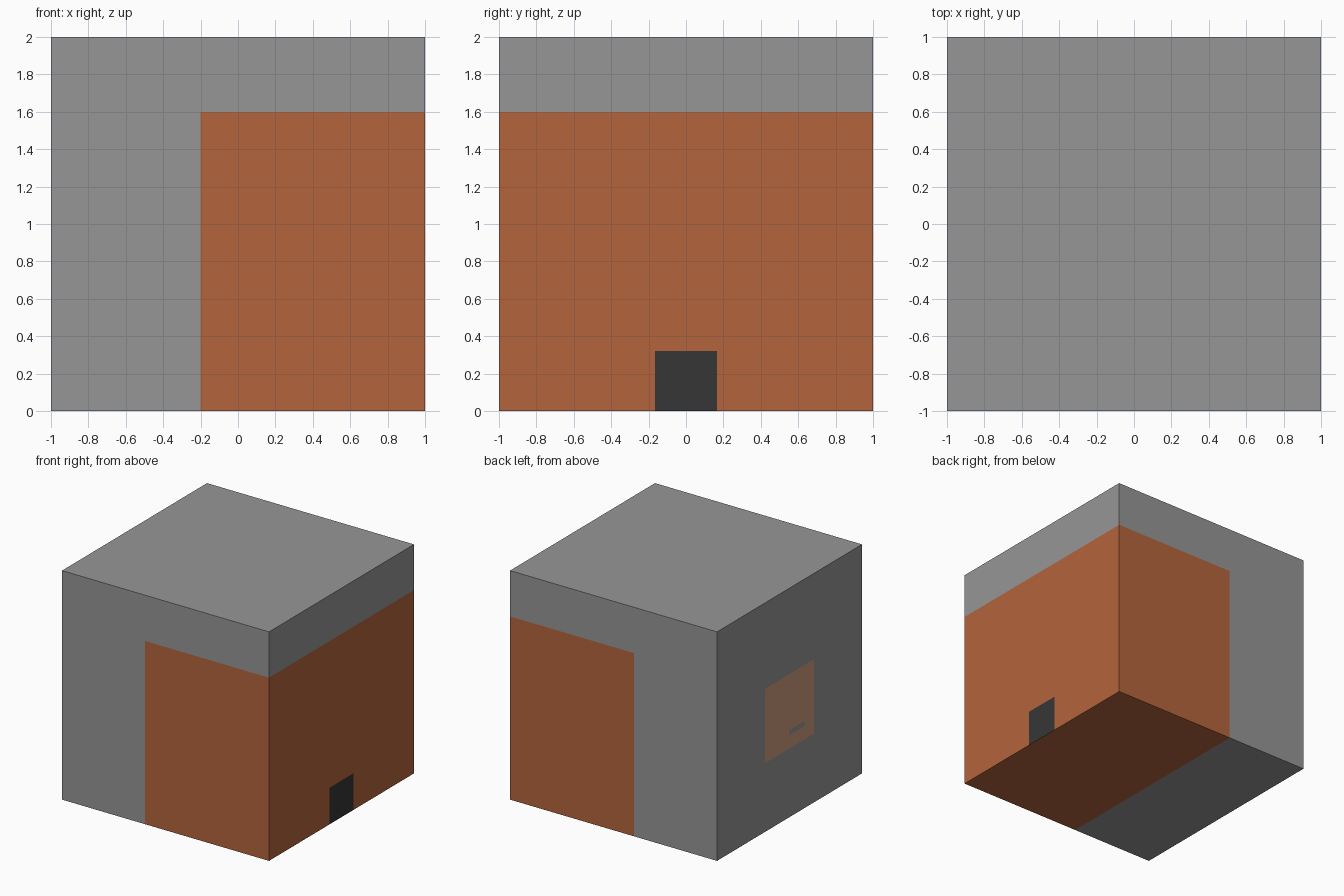
import bpy, bmesh
from mathutils import Vector

if "Cube" in bpy.data.objects:
    bpy.data.objects.remove(bpy.data.objects["Cube"])


def material(name, r, g, b):
    def lin(c):
        c /= 255
        return c / 12.92 if c <= 0.04045 else ((c + 0.055) / 1.055) ** 2.4
    m = bpy.data.materials.new(name)
    m.diffuse_color = (lin(r), lin(g), lin(b), 1)
    m.use_nodes = True
    m.node_tree.nodes["Principled BSDF"].inputs["Base Color"].default_value = m.diffuse_color
    return m


GREY = material("housing grey", 150, 150, 150)
ORANGE = material("burnt orange", 180, 101, 60)
DARK = material("charcoal", 54, 54, 54)
TAN = material("pale tan", 206, 154, 126)


def extrude_profile(name, profile, mats, panels=()):
    """Extrude an x-z profile from y=-1 to 1 and paint flush panels.
    Each panel: (x of the face, y0, y1, z0, z1, material index)."""
    bm = bmesh.new()
    face = bm.faces.new([bm.verts.new((x, -1, z)) for x, z in profile])
    ext = bmesh.ops.extrude_face_region(bm, geom=[face])
    verts = [v for v in ext["geom"] if isinstance(v, bmesh.types.BMVert)]
    bmesh.ops.translate(bm, verts=verts, vec=(0, 2, 0))
    bmesh.ops.recalc_face_normals(bm, faces=bm.faces[:])

    def on_side(f, x):
        return all(abs(v.co.x - x) < 1e-4 for v in f.verts)

    # Cut the side face along each panel's outline, then colour the inside
    for x, y0, y1, z0, z1, index in panels:
        for co, no in (((x, y0, 0), (0, 1, 0)), ((x, y1, 0), (0, 1, 0)),
                       ((x, 0, z0), (0, 0, 1)), ((x, 0, z1), (0, 0, 1))):
            faces = [f for f in bm.faces if on_side(f, x)]
            edges = list({e for f in faces for e in f.edges})
            vs = list({v for f in faces for v in f.verts})
            bmesh.ops.bisect_plane(bm, geom=faces + edges + vs, dist=1e-5,
                                   plane_co=Vector(co), plane_no=Vector(no))
        for f in bm.faces:
            c = f.calc_center_median()
            if on_side(f, x) and y0 < c.y < y1 and z0 < c.z < z1:
                f.material_index = index
    me = bpy.data.meshes.new(name)
    bm.to_mesh(me)
    bm.free()
    ob = bpy.data.objects.new(name, me)
    for m in mats:
        me.materials.append(m)
    bpy.context.collection.objects.link(ob)
    return ob


# Grey L-shaped housing: left half and roof slab, with a tan hatch and its slot
extrude_profile("housing",
                [(-1, 0), (-0.2, 0), (-0.2, 1.6), (1, 1.6), (1, 2), (-1, 2)],
                [GREY, TAN],
                [(-1, -0.335, 0.335, 0.6, 1.25, 1),
                 (-1, -0.21, 0.01, 0.715, 0.76, 0)])

# Orange block filling the lower right, with a dark opening on its right side
extrude_profile("orange_block",
                [(-0.2, 0), (1, 0), (1, 1.6), (-0.2, 1.6)],
                [ORANGE, DARK],
                [(1, -0.165, 0.165, 0, 0.32, 1)])
